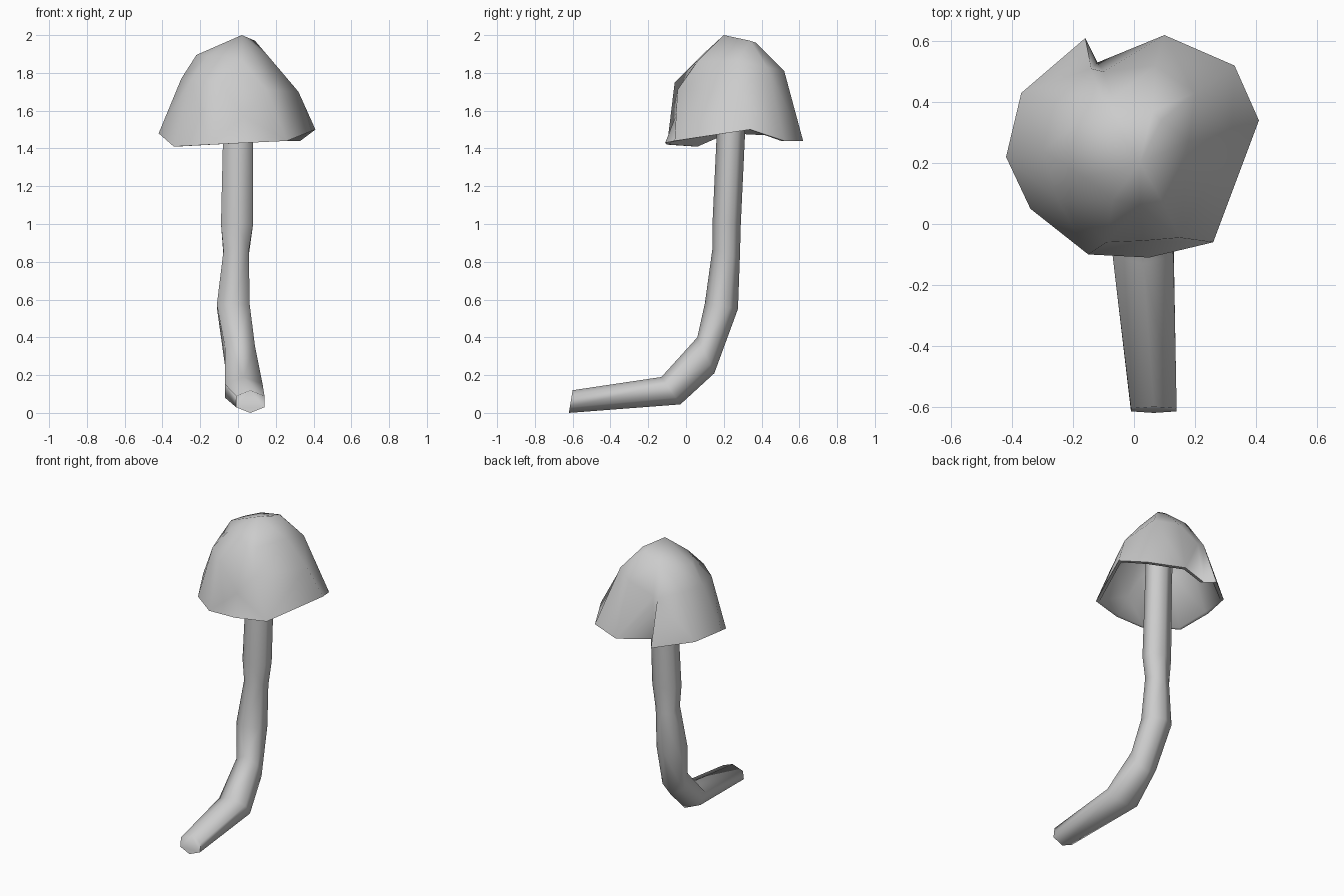
import bpy, bmesh, math
from mathutils import Vector

if "Cube" in bpy.data.objects:
    bpy.data.objects.remove(bpy.data.objects["Cube"])


def make_object(name, rings, tip_start=None, tip_end=None, angle=60):
    """Bridge rings of points (shortest diagonals); ends close to an apex or a flat face."""
    bm = bmesh.new()
    loops = [[bm.verts.new(p) for p in ring] for ring in rings]
    n = len(loops[0])
    for a, b in zip(loops, loops[1:]):
        for i in range(n):
            j = (i + 1) % n
            if (a[i].co - b[j].co).length < (a[j].co - b[i].co).length:
                tris = (a[i], a[j], b[j]), (a[i], b[j], b[i])
            else:
                tris = (a[i], a[j], b[i]), (a[j], b[j], b[i])
            for tri in tris:
                bm.faces.new(tri)
    for loop, tip in ((loops[0], tip_start), (loops[-1], tip_end)):
        if tip is None:
            bm.faces.new(loop)
        else:
            v = bm.verts.new(tip)
            for i in range(n):
                bm.faces.new((loop[i], loop[(i + 1) % n], v))
    bmesh.ops.recalc_face_normals(bm, faces=bm.faces)
    if bm.calc_volume(signed=True) < 0:
        bmesh.ops.reverse_faces(bm, faces=bm.faces)
    mesh = bpy.data.meshes.new(name)
    bm.to_mesh(mesh)
    bm.free()
    obj = bpy.data.objects.new(name, mesh)
    bpy.context.collection.objects.link(obj)
    bpy.ops.object.select_all(action='DESELECT')
    obj.select_set(True)
    bpy.context.view_layer.objects.active = obj
    bpy.ops.object.shade_smooth_by_angle(angle=math.radians(angle))
    return obj


def inset(ring, factor, drop):
    """Copy a ring, shrunk towards the cap axis and lowered."""
    return [(p[0] * factor, 0.24 + (p[1] - 0.24) * factor, p[2] - drop) for p in ring]


# Cap: irregular rim with a front dent and a folded tear at the back
rim = [(0.10, 0.62, 1.44), (0.33, 0.52, 1.44), (0.41, 0.34, 1.50),
       (0.26, -0.06, 1.44), (0.05, -0.11, 1.43), (-0.15, -0.10, 1.42),
       (-0.34, 0.05, 1.41), (-0.42, 0.22, 1.48), (-0.37, 0.43, 1.47),
       (-0.16, 0.61, 1.44), (-0.12, 0.53, 1.46)]
shoulder = [(0.07, 0.52, 1.81), (0.20, 0.43, 1.83), (0.32, 0.29, 1.70),
            (0.15, -0.045, 1.71), (0.03, -0.055, 1.57), (-0.09, -0.06, 1.75),
            (-0.25, 0.08, 1.76), (-0.30, 0.24, 1.77), (-0.26, 0.40, 1.77),
            (-0.14, 0.51, 1.74), (-0.10, 0.50, 1.74)]
crown = [(0.06, 0.37, 1.96), (0.09, 0.34, 1.97), (0.18, 0.27, 1.865),
         (0.10, 0.06, 1.86), (0.02, 0.06, 1.865), (-0.07, 0.08, 1.89),
         (-0.16, 0.15, 1.89), (-0.22, 0.24, 1.895), (-0.18, 0.34, 1.90),
         (-0.10, 0.40, 1.92), (-0.07, 0.41, 1.92)]

# One closed shell: underside tip, hollow inside, rim, outside, top
make_object("mushroom_cap",
            [inset(crown, 0.88, 0.03), inset(shoulder, 0.90, 0.02), inset(rim, 0.94, 0.0),
             rim, shoulder, crown],
            tip_start=(0.02, 0.20, 1.97), tip_end=(0.02, 0.20, 2.0), angle=75)

# Stem: hexagonal sections given by centre x, half width, inner and outer (y, z)
sections = [(0.065, 0.075, (-0.60, 0.12), (-0.62, 0.00)),
            (0.03, 0.10, (-0.13, 0.19), (-0.03, 0.045)),
            (0.01, 0.08, (0.06, 0.40), (0.15, 0.21)),
            (-0.025, 0.087, (0.10, 0.58), (0.275, 0.55)),
            (-0.01, 0.067, (0.14, 0.87), (0.285, 0.82)),
            (-0.005, 0.085, (0.14, 1.00), (0.29, 1.00)),
            (0.005, 0.075, (0.18, 1.85), (0.33, 1.85))]
rings = []
for x, half, inner, outer in sections:
    a, b = Vector(inner), Vector(outer)
    ring = []
    for k in range(6):
        t = math.tau * k / 6
        q = (a + b) / 2 + (b - a) / 2 * math.cos(t)
        ring.append((x + half * math.sin(t) / math.sin(math.pi / 3), q.x, q.y))
    rings.append(ring)
make_object("mushroom_stem", rings, angle=75)
